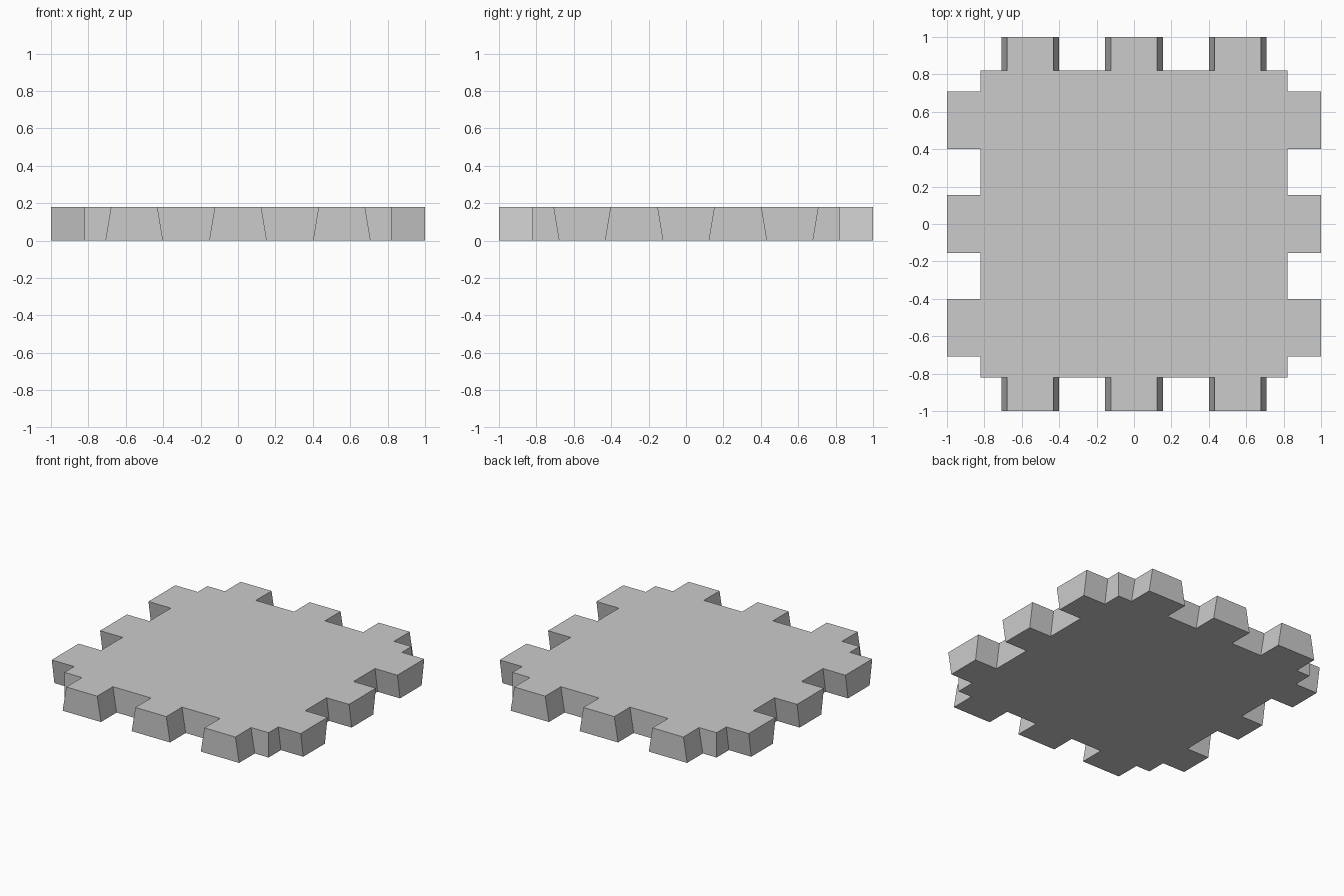
import bpy
import bmesh
from mathutils import Matrix, Vector

cube = bpy.data.objects.get("Cube")
if cube:
    bpy.data.objects.remove(cube)

BODY, EDGE, HEIGHT = 0.82, 1.0, 0.18
WIDE, NARROW = 0.154, 0.124      # half widths of the dovetail tabs
TAB_CENTRES = (-0.555, 0, 0.555)

grey = bpy.data.materials.new("plain grey")
grey.use_nodes = True
colour = (0.6, 0.6, 0.6, 1)
grey.diffuse_color = colour
grey.node_tree.nodes["Principled BSDF"].inputs["Base Color"].default_value = colour


def outline(z, half_widths):
    """Outline of the tile at one height, side by side around the square."""
    points = []
    for side in range(4):
        turn = Matrix.Rotation(side * 1.5707963, 3, "Z")
        half = half_widths[side % 2]
        run = [(-BODY, -BODY)]
        for c in TAB_CENTRES:
            run += [(c - half, -BODY), (c - half, -EDGE),
                    (c + half, -EDGE), (c + half, -BODY)]
        points += [turn @ Vector((x, y, z)) for x, y in run]
    return points


# Tile: front and back tabs flare downward, side tabs flare upward
bm = bmesh.new()
bottom = [bm.verts.new(p) for p in outline(0, (WIDE, NARROW))]
top = [bm.verts.new(p) for p in outline(HEIGHT, (NARROW, WIDE))]
bm.faces.new(top)
bm.faces.new(bottom[::-1])
for i in range(len(top)):
    j = (i + 1) % len(top)
    bm.faces.new((bottom[i], bottom[j], top[j], top[i]))

mesh = bpy.data.meshes.new("dovetail_tile")
bm.to_mesh(mesh)
bm.free()
mesh.materials.append(grey)
tile = bpy.data.objects.new("dovetail_tile", mesh)
bpy.context.collection.objects.link(tile)
